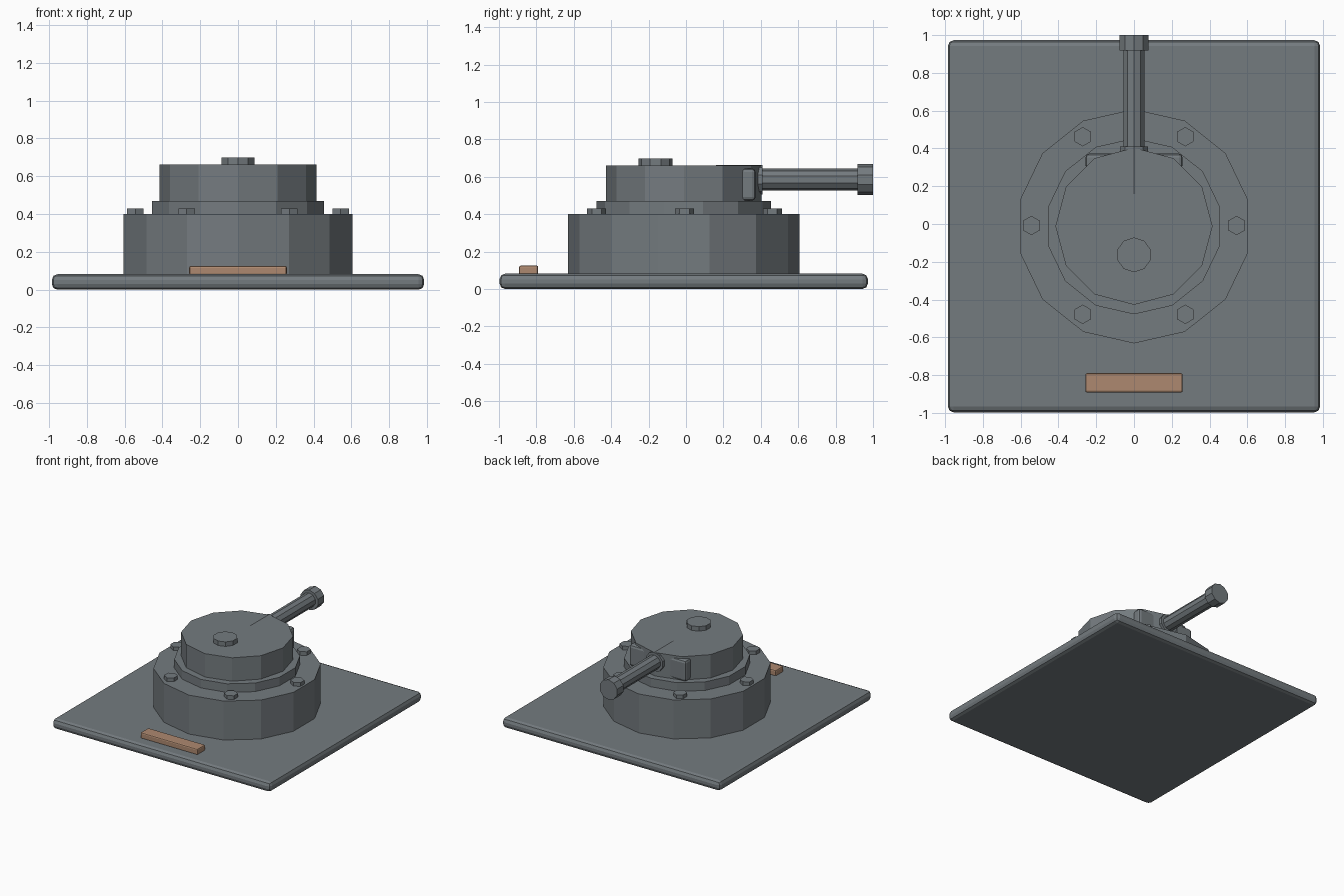
import bpy, math

if "Cube" in bpy.data.objects:
    bpy.data.objects.remove(bpy.data.objects["Cube"])

CY = -0.012  # centre of the plate and drums along y


def material(name, rgb):
    m = bpy.data.materials.new(name)
    m.diffuse_color = (*rgb, 1)
    m.use_nodes = True
    m.node_tree.nodes["Principled BSDF"].inputs["Base Color"].default_value = m.diffuse_color
    return m


STEEL = material("steel grey", (0.175, 0.198, 0.212))
COPPER = material("copper brown", (0.42, 0.25, 0.16))


def box(name, lo, hi, mat, bevel):
    """Bevelled box between two corners."""
    bpy.ops.mesh.primitive_cube_add(size=1, location=[(a + b) / 2 for a, b in zip(lo, hi)])
    o = bpy.context.object
    o.name = name
    o.scale = [b - a for a, b in zip(lo, hi)]
    bpy.ops.object.transform_apply(location=False, rotation=False, scale=True)
    mod = o.modifiers.new("Bevel", 'BEVEL')
    mod.width, mod.segments = bevel, 2
    o.data.materials.append(mat)
    return o


def drum(name, sides, r, x, y, z0, z1):
    """Upright flat-sided cylinder."""
    bpy.ops.mesh.primitive_cylinder_add(vertices=sides, radius=r, depth=z1 - z0,
                                        location=(x, y, (z0 + z1) / 2))
    o = bpy.context.object
    o.name = name
    o.data.materials.append(STEEL)
    return o


def tube(name, sides, r, y0, y1, z):
    """Flat-sided cylinder lying along y."""
    bpy.ops.mesh.primitive_cylinder_add(vertices=sides, radius=r, depth=y1 - y0,
                                        location=(0, (y0 + y1) / 2, z),
                                        rotation=(math.pi / 2, 0, 0))
    o = bpy.context.object
    o.name = name
    o.data.materials.append(STEEL)
    return o


# Base plate and marker strip
box("base_plate", (-0.985, -0.997, 0), (0.985, 0.973, 0.082), STEEL, 0.03)
box("marker_strip", (-0.258, -0.892, 0.075), (0.258, -0.79, 0.126), COPPER, 0.01)

# Stacked drums and hatch
drum("pedestal", 14, 0.62, 0, CY, 0.07, 0.4)
drum("turret_ring", 14, 0.466, 0, CY, 0.39, 0.47)
drum("turret", 12, 0.416, 0, CY, 0.46, 0.661)
drum("hatch", 10, 0.092, 0, -0.163, 0.65, 0.698)

# Bolts around the pedestal rim
for i in range(6):
    a = math.radians(60 * i)
    drum(f"bolt_{i + 1}", 6, 0.051, 0.543 * math.cos(a), -0.008 + 0.543 * math.sin(a), 0.39, 0.43)

# Gun shield, collar, barrel and muzzle
box("gun_shield", (-0.257, 0.292, 0.472), (0.257, 0.372, 0.645), STEEL, 0.02)
tube("barrel_collar", 10, 0.079, 0.16, 0.41, 0.585)
tube("barrel", 10, 0.058, 0.38, 0.95, 0.585)
tube("muzzle", 10, 0.082, 0.918, 1.0, 0.585)
